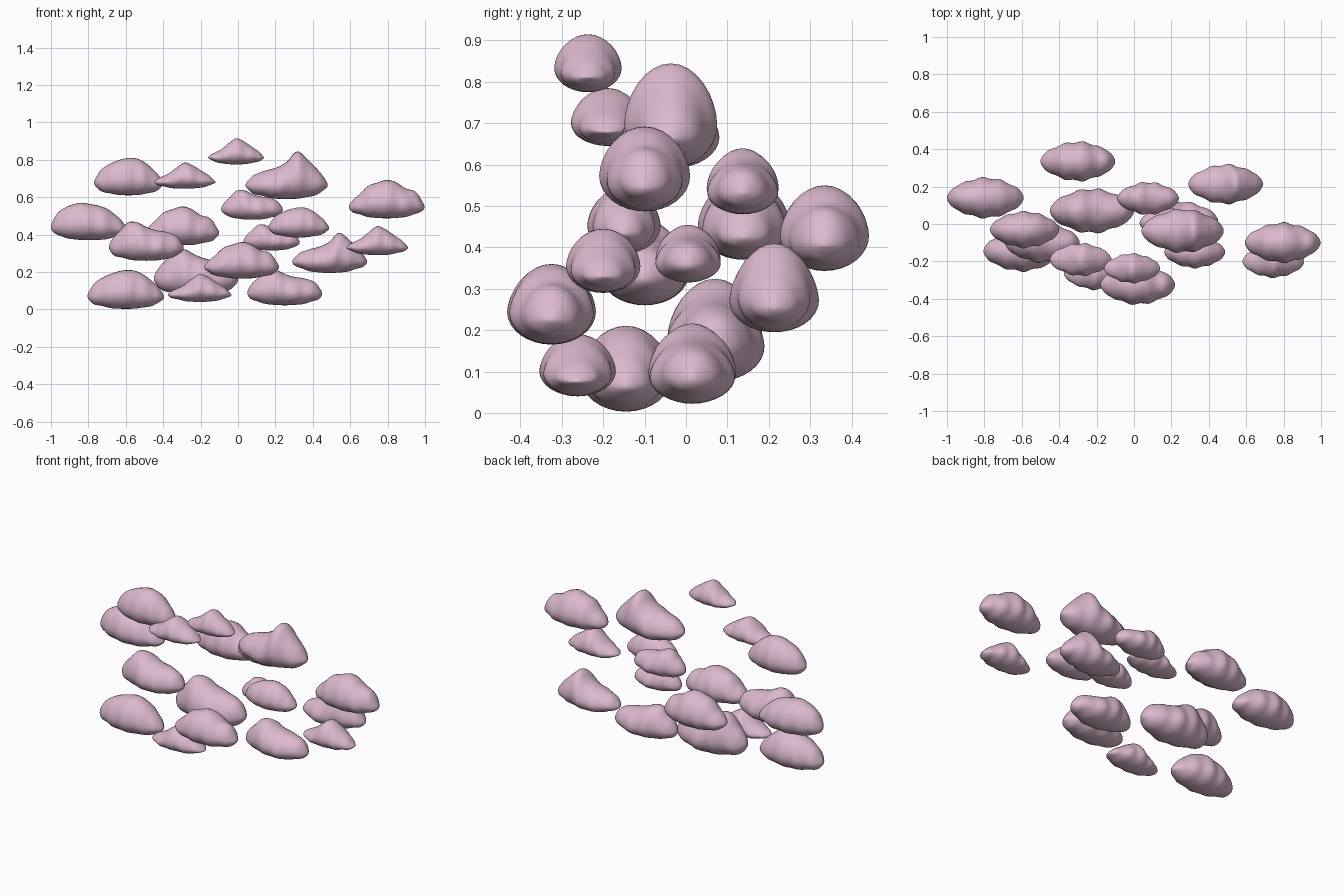
import bpy, bmesh, math

if "Cube" in bpy.data.objects:
    bpy.data.objects.remove(bpy.data.objects["Cube"])

pink = bpy.data.materials.new("soft pink")
pink.diffuse_color = (0.72, 0.49, 0.62, 1)
pink.use_nodes = True
pink.node_tree.nodes["Principled BSDF"].inputs["Base Color"].default_value = pink.diffuse_color

# Top outlines from left end to right end (fractions of the cloud height)
TOPS = {
    "round":   [.58, .80, .93, 1.0, .97, .92, .82, .62, .40],
    "puffy":   [.50, .72, .86, .95, 1.0, .98, .86, .66, .45],
    "bumpy":   [.45, .60, .84, .93, 1.0, .94, .78, .70, .45],
    "peak":    [.40, .52, .60, .66, .78, 1.0, .84, .62, .42],
    "early":   [.55, .72, .97, .98, .86, .78, .74, .66, .50],
    "ridge":   [.36, .46, .60, .82, 1.0, .90, .72, .54, .34],
}

# Cloud placement: centre x, centre y, bottom z, width, height, outline
CLOUDS = [
    (-.01, -.237, .775, .30, .14, "ridge"),
    (-.585, -.03, .61, .37, .20, "puffy"),
    (.26, -.037, .59, .44, .255, "peak"),
    (-.285, -.19, .645, .33, .14, "ridge"),
    (.795, -.10, .487, .405, .205, "bumpy"),
    (-.795, .14, .37, .41, .20, "round"),
    (.075, .137, .48, .33, .16, "early"),
    (-.30, .335, .343, .40, .207, "bumpy"),
    (.325, -.15, .385, .325, .16, "puffy"),
    (-.49, -.10, .26, .40, .21, "early"),
    (.18, .005, .315, .30, .14, "early"),
    (.49, .213, .195, .40, .215, "peak"),
    (.745, -.20, .29, .33, .155, "ridge"),
    (.02, -.325, .165, .40, .195, "bumpy"),
    (-.225, .07, .075, .45, .25, "early"),
    (-.60, -.145, .003, .41, .207, "puffy"),
    (-.205, -.262, .04, .34, .15, "ridge"),
    (.25, .015, .022, .40, .195, "early"),
]


def sample(values, t):
    """Smooth (Catmull-Rom) reading of an evenly spaced outline."""
    n = len(values) - 1
    i = min(int(t * n), n - 1)
    f = t * n - i
    a, b, c, d = (values[max(0, min(n, i + k))] for k in (-1, 0, 1, 2))
    return b + .5 * f * (c - a + f * (2*a - 5*b + 4*c - d + f * (3*(b - c) + d - a)))


def cloud(name, cx, cy, z0, w, h, kind, seed):
    """Loft rings along x: round belly, narrower crown, rounded ends."""
    bm = bmesh.new()
    rings, n, m = [], 44, 32
    for i in range(1, n):
        t = (1 - math.cos(math.pi * i / n)) / 2
        edge = min(1, min(t, 1 - t) / .10)
        cap = math.sqrt(1 - (1 - edge) ** 2)
        top = sample(TOPS[kind], t)
        bulge = math.sin(math.pi * t)
        # lumps, like a row of merged balls
        lump = 1 + .05 * math.sin(t * 26 + seed * 1.7) * min(1, bulge * 1.3)
        bottom = .17 * (1 - bulge) ** 1.3 + .02 * (1 + math.sin(t * 26 + seed)) * (1 - bulge)
        mid = bottom + .42 * (top - bottom)
        half = .26 * w * (.32 + .68 * bulge ** .95) * lump * cap
        ring = []
        for j in range(m):
            a = 2 * math.pi * j / m
            s = math.sin(a)
            if s > 0:
                z = mid + (top - mid) * s ** 1.15 * cap
            else:
                z = mid + (mid - bottom) * s * cap
            ring.append(bm.verts.new((cx + (t - .5) * w, cy + half * math.cos(a), z0 + h * z)))
        rings.append(ring)
    for r, q in zip(rings, rings[1:]):
        for j in range(m):
            k = (j + 1) % m
            bm.faces.new((r[j], r[k], q[k], q[j]))
    bm.faces.new(rings[0])
    bm.faces.new(rings[-1])
    bmesh.ops.recalc_face_normals(bm, faces=bm.faces)
    for f in bm.faces:
        f.smooth = True
    me = bpy.data.meshes.new(name)
    bm.to_mesh(me)
    bm.free()
    me.materials.append(pink)
    bpy.context.collection.objects.link(bpy.data.objects.new(name, me))


for i, c in enumerate(CLOUDS):
    cloud("cloud_%02d" % (i + 1), *c, i)
